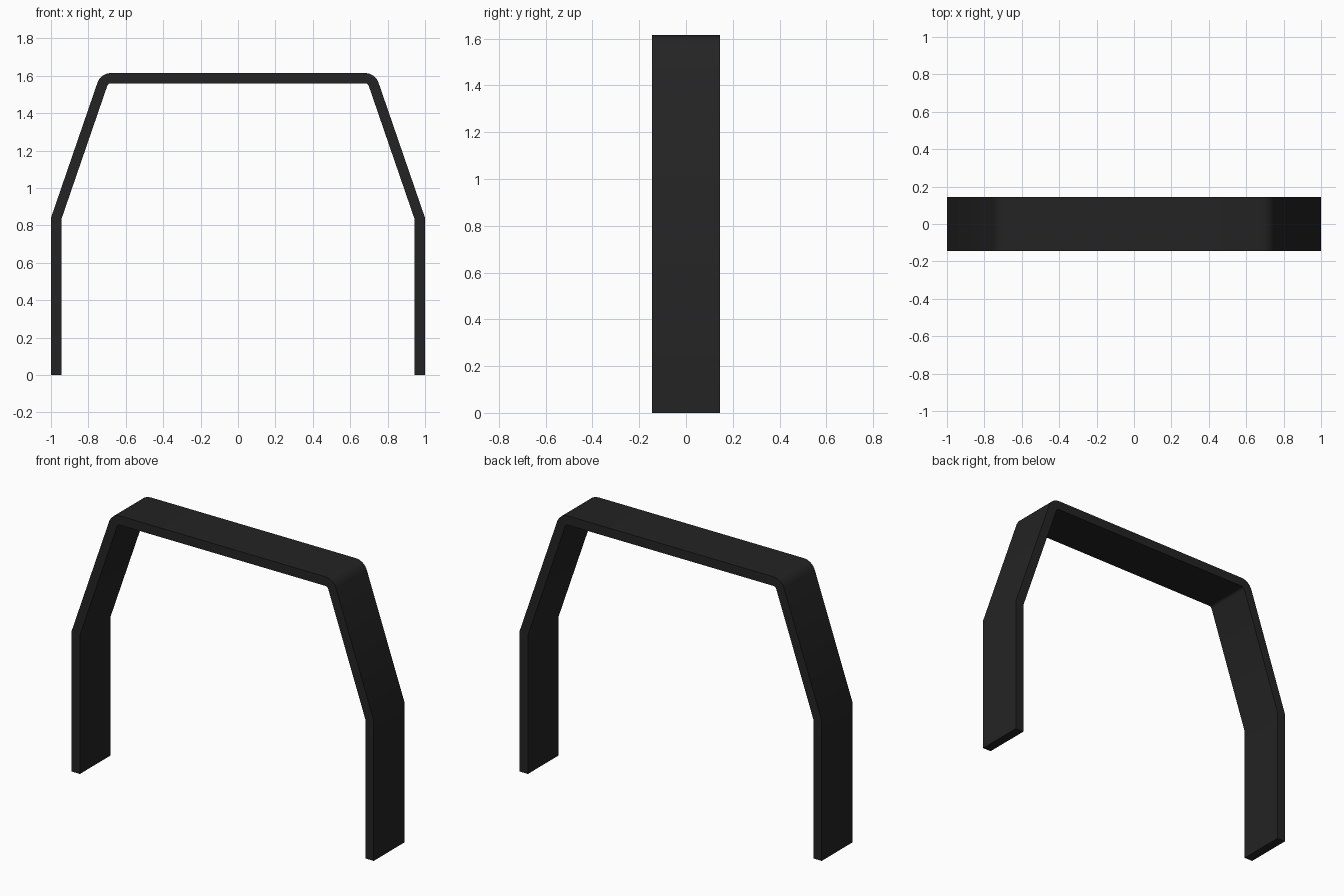
import bpy, bmesh
from math import radians, sin, cos, tan
from mathutils import Vector

cube = bpy.data.objects.get("Cube")
if cube:
    bpy.data.objects.remove(cube, do_unlink=True)

THICK, DEPTH, TOP = 0.055, 0.29, 1.615
KNEE_Z, TILT = 0.84, radians(19)
BEND_R, BEND_X, STEPS = 0.075, 0.68, 4

# Black flat finish
black = bpy.data.materials.new("matte black")
black.use_nodes = True
colour = (0.017, 0.017, 0.017, 1)
black.diffuse_color = colour
bsdf = black.node_tree.nodes["Principled BSDF"]
bsdf.inputs["Base Color"].default_value = colour
bsdf.inputs["Roughness"].default_value = 0.7

# Cross sections of the band as (outer, inner) pairs: foot, knee, rounded shoulder
inner_x = 1 - THICK
sections = [((1, 0), (inner_x, 0)),
            ((1, KNEE_Z), (inner_x, KNEE_Z - THICK * tan(TILT / 2)))]
for i in range(STEPS + 1):
    a = TILT + (radians(90) - TILT) * i / STEPS
    sections.append(tuple((BEND_X + r * cos(a), TOP - BEND_R + r * sin(a))
                          for r in (BEND_R, BEND_R - THICK)))
sections += [tuple((-x, z) for x, z in pair) for pair in reversed(sections)]

# Flat strip of quads, extruded along y into a band
bm = bmesh.new()
rows = [[bm.verts.new((x, -DEPTH / 2, z)) for x, z in pair] for pair in sections]
for (a, b), (c, d) in zip(rows, rows[1:]):
    bm.faces.new((a, b, d, c))
res = bmesh.ops.extrude_face_region(bm, geom=bm.faces[:])
moved = [g for g in res["geom"] if isinstance(g, bmesh.types.BMVert)]
bmesh.ops.translate(bm, verts=moved, vec=Vector((0, DEPTH, 0)))
bmesh.ops.recalc_face_normals(bm, faces=bm.faces[:])

mesh = bpy.data.meshes.new("arch_band")
bm.to_mesh(mesh)
bm.free()
mesh.materials.append(black)
arch = bpy.data.objects.new("arch_band", mesh)
bpy.context.collection.objects.link(arch)

# Smooth shoulders, crisp rims
bpy.ops.object.select_all(action="DESELECT")
arch.select_set(True)
bpy.context.view_layer.objects.active = arch
bpy.ops.object.shade_smooth_by_angle(angle=radians(30))
